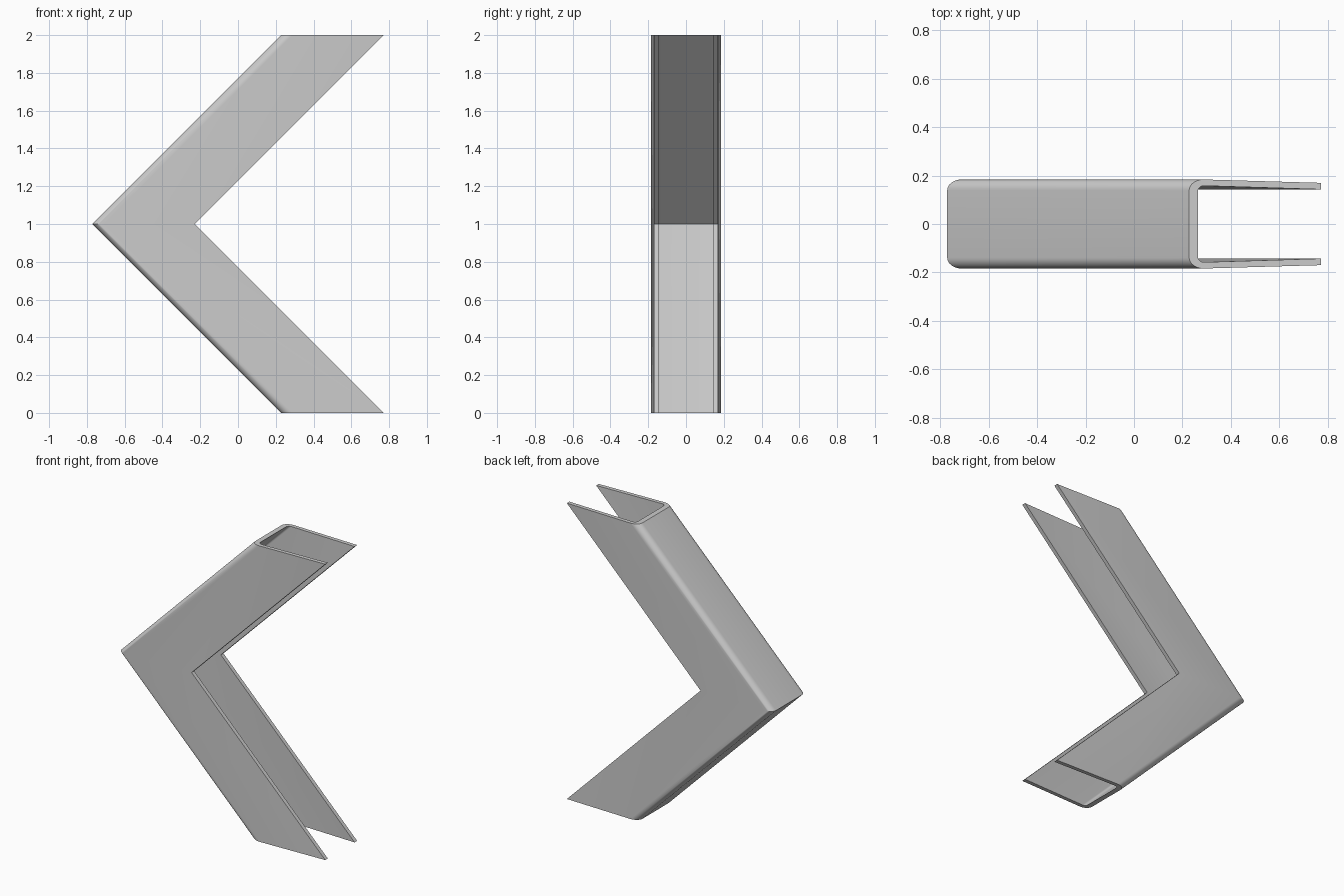
import bpy
import bmesh
from math import sin, cos, pi, radians

if "Cube" in bpy.data.objects:
    bpy.data.objects.remove(bpy.data.objects["Cube"], do_unlink=True)

# Plain grey metal
grey = bpy.data.materials.new("grey_metal")
grey.use_nodes = True
colour = (0.6, 0.6, 0.6, 1)
grey.diffuse_color = colour
grey.node_tree.nodes["Principled BSDF"].inputs["Base Color"].default_value = colour


def corner(x, y, rx, ry, steps=8):
    """Rounded corner from the web (side) to the flange (top)."""
    angles = [pi / 2 * i / steps for i in range(steps + 1)]
    return [(x + rx - rx * cos(a), y - ry + ry * sin(a)) for a in angles]


def mirrored(points):
    return [(x, -y) for x, y in reversed(points)]


# Channel section: rounded web, flanges leaning slightly inward to the tips
WEB, TIP = 0.228, 0.772
outer = corner(WEB, 0.184, 0.06, 0.045) + [(TIP, 0.17)]
inner = corner(WEB + 0.036, 0.158, 0.026, 0.022) + [(TIP, 0.143)]
section = mirrored(outer) + outer + list(reversed(inner)) + list(reversed(mirrored(inner)))
count = len(section)

# Sweep the section up through the mitred bend
bm = bmesh.new()
rings = [[bm.verts.new((x - 1 + abs(z - 1), y, z)) for x, y in section] for z in (0, 1, 2)]
for low, high in zip(rings, rings[1:]):
    for i in range(count):
        j = (i + 1) % count
        bm.faces.new((low[i], low[j], high[j], high[i]))

# Close both cut ends with strips between the outer and inner outlines
half = count // 2
for ring in (rings[0], rings[-1]):
    for i in range(half - 1):
        bm.faces.new((ring[i], ring[i + 1], ring[count - 2 - i], ring[count - 1 - i]))
bmesh.ops.recalc_face_normals(bm, faces=bm.faces)

mesh = bpy.data.meshes.new("angled_channel")
bm.to_mesh(mesh)
bm.free()
mesh.materials.append(grey)

channel = bpy.data.objects.new("angled_channel", mesh)
# The bend passes the section's own x range back to the centre line
for v in mesh.vertices:
    v.co.x += 1 - abs(v.co.z - 1) + (abs(v.co.z - 1) - 1)
bpy.context.collection.objects.link(channel)
bpy.context.view_layer.objects.active = channel
channel.select_set(True)
bpy.ops.object.shade_smooth_by_angle(angle=radians(30))
